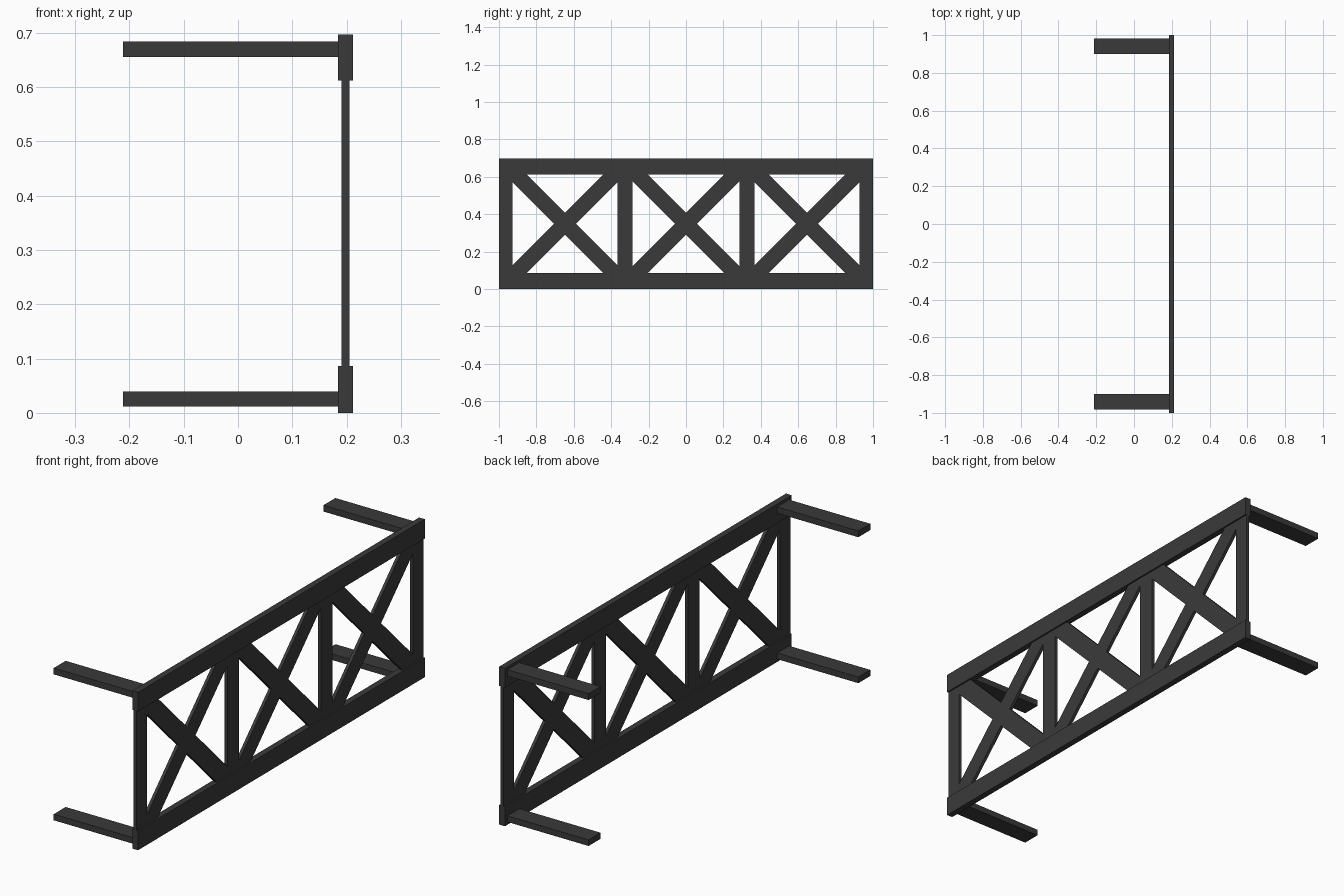
import bpy

if "Cube" in bpy.data.objects:
    bpy.data.objects.remove(bpy.data.objects["Cube"])

mat = bpy.data.materials.new("dark_metal")
mat.diffuse_color = (0.042, 0.042, 0.042, 1)
mat.use_nodes = True
mat.node_tree.nodes["Principled BSDF"].inputs["Base Color"].default_value = mat.diffuse_color

RAIL_X = (0.184, 0.212)
PANEL_X = (0.191, 0.205)
Z0, Z1, TOP = 0.086, 0.612, 0.697


def prism(name, outline, x):
    """Extrude a (y, z) outline, listed anticlockwise, between two x values."""
    n = len(outline)
    verts = [(px, y, z) for px in x for y, z in outline]
    faces = [list(range(n))[::-1], list(range(n, 2 * n))]
    faces += [(i, (i + 1) % n, n + (i + 1) % n, n + i) for i in range(n)]
    mesh = bpy.data.meshes.new(name)
    mesh.from_pydata(verts, [], faces)
    mesh.materials.append(mat)
    obj = bpy.data.objects.new(name, mesh)
    bpy.context.collection.objects.link(obj)
    return obj


def box(name, x, y, z):
    return prism(name, [(y[0], z[0]), (y[1], z[0]), (y[1], z[1]), (y[0], z[1])], x)


# Long rails
box("bottom_rail", RAIL_X, (-1, 1), (0, Z0))
box("top_rail", RAIL_X, (-1, 1), (Z1, TOP))

# Upright posts
posts = [(-1, -0.928), (-0.366, -0.285), (0.285, 0.366), (0.928, 1)]
for p in posts:
    box("post", PANEL_X, p, (Z0, Z1))

# Crossed 45 degree braces, trimmed into the corners of each bay
C = 0.058
zc, hz = (Z0 + Z1) / 2, (Z1 - Z0) / 2
for left, right in zip(posts, posts[1:]):
    yc, hy = (left[1] + right[0]) / 2, (right[0] - left[1]) / 2
    hexagon = [(-hy, -hz), (C - hz, -hz), (hy, hy - C),
               (hy, hz), (hz - C, hz), (-hy, C - hy)]
    # keep the trimmed corners inside the bay
    hexagon = [(y, max(-hz, min(hz, z))) for y, z in hexagon]
    prism("rising_brace", [(yc + y, zc + z) for y, z in hexagon], PANEL_X)
    prism("falling_brace", [(yc - y, zc + z) for y, z in reversed(hexagon)], PANEL_X)

# Mounting arms at the four corners
for y in ((-0.982, -0.899), (0.899, 0.982)):
    for z in ((0.012, 0.039), (0.656, 0.684)):
        box("arm", (-0.212, RAIL_X[0]), y, z)
